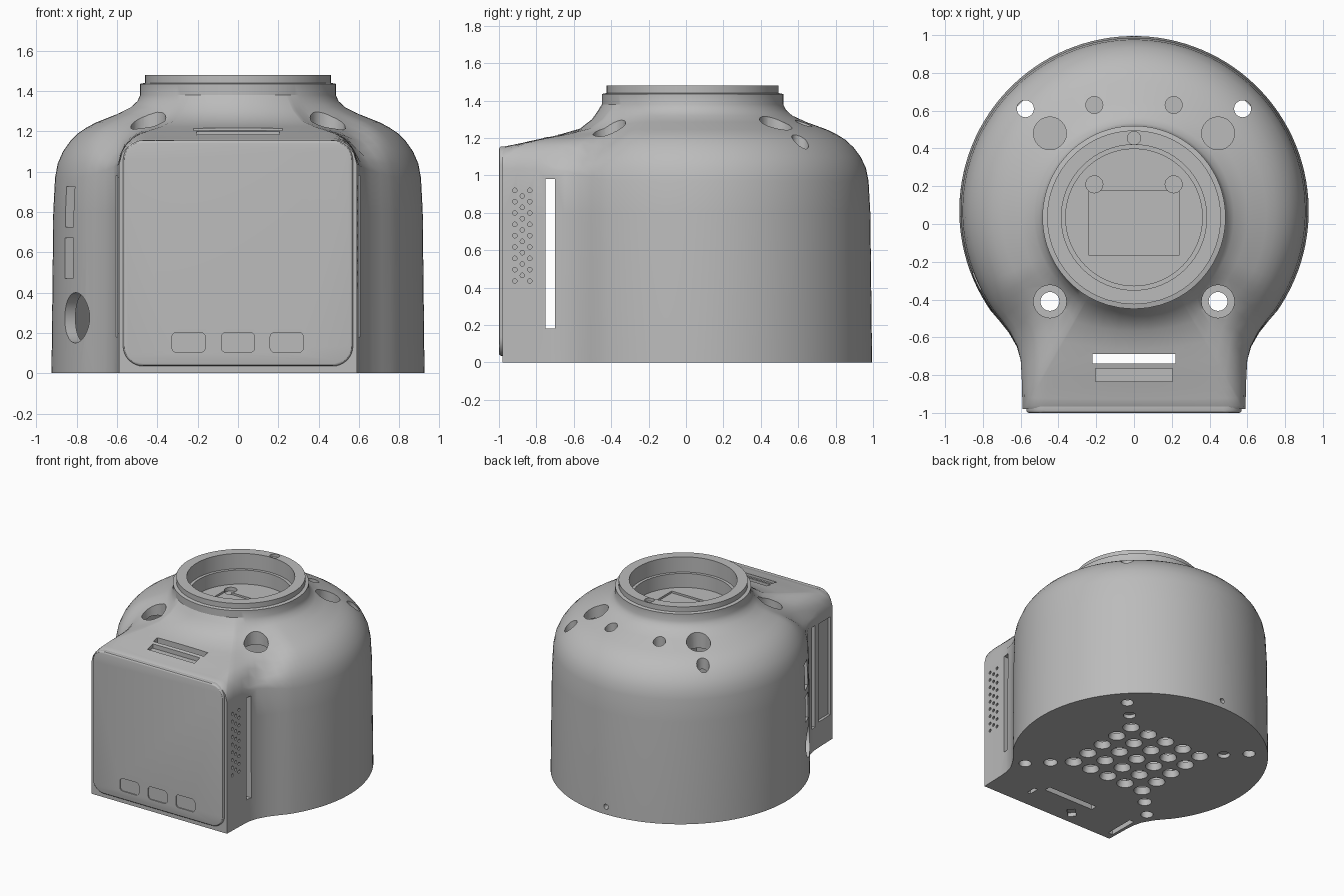
import bpy, bmesh
from math import sin, cos, radians, sqrt, atan2, pi
from mathutils import Matrix, Vector

if "Cube" in bpy.data.objects:
    bpy.data.objects.remove(bpy.data.objects["Cube"], do_unlink=True)

grey = bpy.data.materials.new("plain grey")
grey.use_nodes = True
grey.diffuse_color = (0.5, 0.5, 0.5, 1)
grey.node_tree.nodes["Principled BSDF"].inputs["Base Color"].default_value = (0.5, 0.5, 0.5, 1)

CY = 0.035      # neck centre in y
NECK = 0.485    # neck radius


def make(name, bm):
    bmesh.ops.recalc_face_normals(bm, faces=bm.faces)
    mesh = bpy.data.meshes.new(name)
    bm.to_mesh(mesh)
    bm.free()
    obj = bpy.data.objects.new(name, mesh)
    bpy.context.collection.objects.link(obj)
    mesh.materials.append(grey)
    return obj


def activate(obj):
    bpy.ops.object.select_all(action='DESELECT')
    obj.select_set(True)
    bpy.context.view_layer.objects.active = obj


def cut(obj, bm):
    tool = make("cutter", bm)
    tool.hide_render = True
    mod = obj.modifiers.new("cut", 'BOOLEAN')
    mod.operation, mod.solver, mod.object = 'DIFFERENCE', 'EXACT', tool
    activate(obj)
    bpy.ops.object.modifier_apply(modifier=mod.name)
    bpy.data.objects.remove(tool, do_unlink=True)


def box(bm, lo, hi, turn=0.0):
    lo, hi = Vector(lo), Vector(hi)
    mat = (Matrix.Translation((lo + hi) / 2) @ Matrix.Rotation(turn, 4, 'Z')
           @ Matrix.Diagonal((*(hi - lo), 1)))
    return bmesh.ops.create_cube(bm, size=1, matrix=mat)["verts"]


def drill(bm, x, y, r, z0, z1, r2=None, seg=24):
    bmesh.ops.create_cone(bm, cap_ends=True, segments=seg, radius1=r, radius2=r2 or r,
                          depth=z1 - z0, matrix=Matrix.Translation((x, y, (z0 + z1) / 2)))


def drill_side(bm, loc, angle, r, depth, seg):
    # cylinder whose axis lies level, pointing along the angle
    mat = (Matrix.Translation(loc) @ Matrix.Rotation(angle, 4, 'Z')
           @ Matrix.Rotation(pi / 2, 4, 'Y'))
    bmesh.ops.create_cone(bm, cap_ends=True, segments=seg, radius1=r, radius2=r,
                          depth=depth, matrix=mat)


def slab(bm, x, z, w, h, y0, y1, r, edge=0.0):
    # upright rounded plate, optionally with a softened front rim
    part = bmesh.new()
    box(part, (x - w / 2, y0, z - h / 2), (x + w / 2, y1, z + h / 2))
    corners = [e for e in part.edges
               if abs(e.verts[0].co.y - e.verts[1].co.y) > 1e-4]
    bmesh.ops.bevel(part, geom=corners, offset=r, segments=8, profile=0.5, affect='EDGES')
    if edge:
        rim = [e for e in part.edges if all(v.co.y < y0 + 1e-4 for v in e.verts)]
        bmesh.ops.bevel(part, geom=rim, offset=edge, segments=3, profile=0.5, affect='EDGES')
    temp = bpy.data.meshes.new("temp")
    part.to_mesh(temp)
    part.free()
    bm.from_mesh(temp)
    bpy.data.meshes.remove(temp)


# Plan outline: flat front, straight sides, flare, round back
half = [(x, -0.98) for x in (0.15, 0.3, 0.42, 0.48, 0.52, 0.55, 0.575, 0.59)]
half += [(0.592, -0.9), (0.595, -0.8), (0.6, -0.72), (0.62, -0.65), (0.663, -0.575), (0.715, -0.51)]
half += [(0.925 * cos(radians(a)), 0.07 + 0.925 * sin(radians(a))) for a in range(-35, 90, 3)]
outline = [(0, -0.98)] + half + [(0, 0.995)] + [(-x, y) for x, y in reversed(half)]

# Slopes from neck to foot: (share of the way out, height)
ROUND = [(0, 1.38), (.03, 1.35), (.1, 1.32), (.26, 1.285), (.49, 1.245), (.6, 1.22), (.7, 1.19),
         (.79, 1.15), (.87, 1.1), (.93, 1.04), (.96, .97), (.98, .8), (1, 0)]
FRONT = [(0, 1.38), (.04, 1.345), (.1, 1.3), (.22, 1.25), (.4, 1.222), (.55, 1.205), (.7, 1.187),
         (.8, 1.174), (.9, 1.163), (.97, 1.156), (1, 1.145), (1, .8), (1, 0)]


def shell_loft(inset, collar):
    bm = bmesh.new()
    rings = []
    for r, z in collar:
        rings.append([bm.verts.new((r * cos(a), CY + r * sin(a), z))
                      for a in (atan2(y - CY, x) for x, y in outline)])
    for i, ((tr, zr), (tf, zf)) in enumerate(zip(ROUND, FRONT)):
        ring = []
        for px, py in outline:
            s = min(1, max(0, (-0.35 - py) / 0.42))
            w = s * s * (3 - 2 * s)
            d = Vector((px, py - CY))
            reach = d.length - inset
            t = tr + (tf - tr) * w
            p = d.normalized() * (NECK + (reach - NECK) * t)
            z = zr + (zf - zr) * w
            if i < len(ROUND) - 2:
                over = min(0.11, max(0, abs(p.x) - 0.48))
                z -= w * (0.11 - sqrt(0.0121 - over * over))
            if inset:
                z = max(0.05, min(z - inset, 1.19))
            ring.append(bm.verts.new((p.x, p.y + CY, z)))
        rings.append(ring)
    n = len(outline)
    for a, b in zip(rings, rings[1:]):
        for k in range(n):
            bm.faces.new((a[k], a[(k + 1) % n], b[(k + 1) % n], b[k]))
    bm.faces.new(rings[0])
    bm.faces.new(rings[-1])
    return bm


# Housing with stepped collar, hollowed out
housing = make("housing", shell_loft(0, [(.46, 1.48), (.46, 1.44), (NECK, 1.435)]))
cut(housing, shell_loft(0.06, []))

# Neck opening, stepped
for r, z in ((0.385, 1.36), (0.362, 1.25)):
    bore = bmesh.new()
    drill(bore, 0, CY, r, z, 1.6, seg=64)
    cut(housing, bore)

holes = bmesh.new()
for s in (-1, 1):
    # shoulder holes
    drill(holes, s * 0.445, 0.48, 0.087, 1.0, 1.5)
    drill(holes, s * 0.445, -0.41, 0.087, 1.0, 1.5)
    drill(holes, s * 0.575, 0.61, 0.045, 1.0, 1.5)
    drill(holes, s * 0.21, 0.63, 0.045, 1.0, 1.5)
    # outer floor holes
    drill(holes, s * 0.445, 0.48, 0.045, -0.1, 0.03)
    drill(holes, s * 0.445, -0.41, 0.05, -0.1, 0.1)
    drill(holes, s * 0.575, 0.61, 0.045, -0.1, 0.1)
    drill(holes, s * 0.575, -0.54, 0.045, -0.1, 0.1)
    # seat holes inside the neck
    drill(holes, s * 0.21, 0.21, 0.045, 1.22, 1.3)
    # tall side slots
    box(holes, (s * 0.6 - 0.1, -0.75, 0.18), (s * 0.6 + 0.1, -0.7, 0.98))
# grid of countersunk floor holes
for i in range(-2, 3):
    for j in range(-2, 3):
        drill(holes, i * 0.162, 0.03 + j * 0.162, 0.065, -0.012, 0.07, 0.04)
# roof and floor slots of the front block
box(holes, (-0.22, -0.738, 1.05), (0.22, -0.688, 1.4))
box(holes, (-0.205, -0.835, 1.165), (0.205, -0.765, 1.4))
box(holes, (-0.22, -0.738, -0.1), (0.22, -0.688, 0.1))
box(holes, (0.265, -0.85, -0.1), (0.295, -0.77, 0.1))
box(holes, (-0.19, -0.9, -0.1), (-0.09, -0.84, 0.03), radians(45))
box(holes, (-0.57, -0.92, -0.1), (-0.53, -0.68, 0.1))
# collar pin hole and back hole
drill(holes, 0, 0.455, 0.035, 1.455, 1.6)
drill_side(holes, (0, 0.98, 0.06), pi / 2, 0.02, 0.12, 12)
# vent dots on the left side
for k in range(17):
    for y in ([-0.875] if k % 2 else [-0.915, -0.835]):
        drill_side(holes, (0.6, y, 0.435 + k * 0.0303), 0, 0.012, 0.05, 10)
# shallow window on the right side
box(holes, (-0.7, -0.95, 0.2), (-0.572, -0.8, 0.97))
# ports on the right flank
drill_side(holes, (-0.81, -0.38, 0.275), radians(208), 0.125, 0.3, 32)
for z in (0.57, 0.825):
    box(holes, (-0.95, -0.36, z - 0.1), (-0.75, -0.26, z + 0.1), radians(24))
cut(housing, holes)

# Seat recess inside the neck
seat = bmesh.new()
box(seat, (-0.24, -0.165, 1.235), (0.24, 0.175, 1.3))
cut(housing, seat)

# Front panel with three buttons
panel_mesh = bmesh.new()
slab(panel_mesh, 0, 0.595, 1.14, 1.12, -1.0, -0.965, 0.1, 0.014)
panel = make("front_panel", panel_mesh)
buttons = bmesh.new()
for x in (-0.245, 0, 0.242):
    slab(buttons, x, 0.153, 0.165, 0.1, -1.05, -0.992, 0.025)
cut(panel, buttons)

for obj in (housing, panel):
    activate(obj)
    bpy.ops.object.shade_smooth_by_angle(angle=radians(30))
